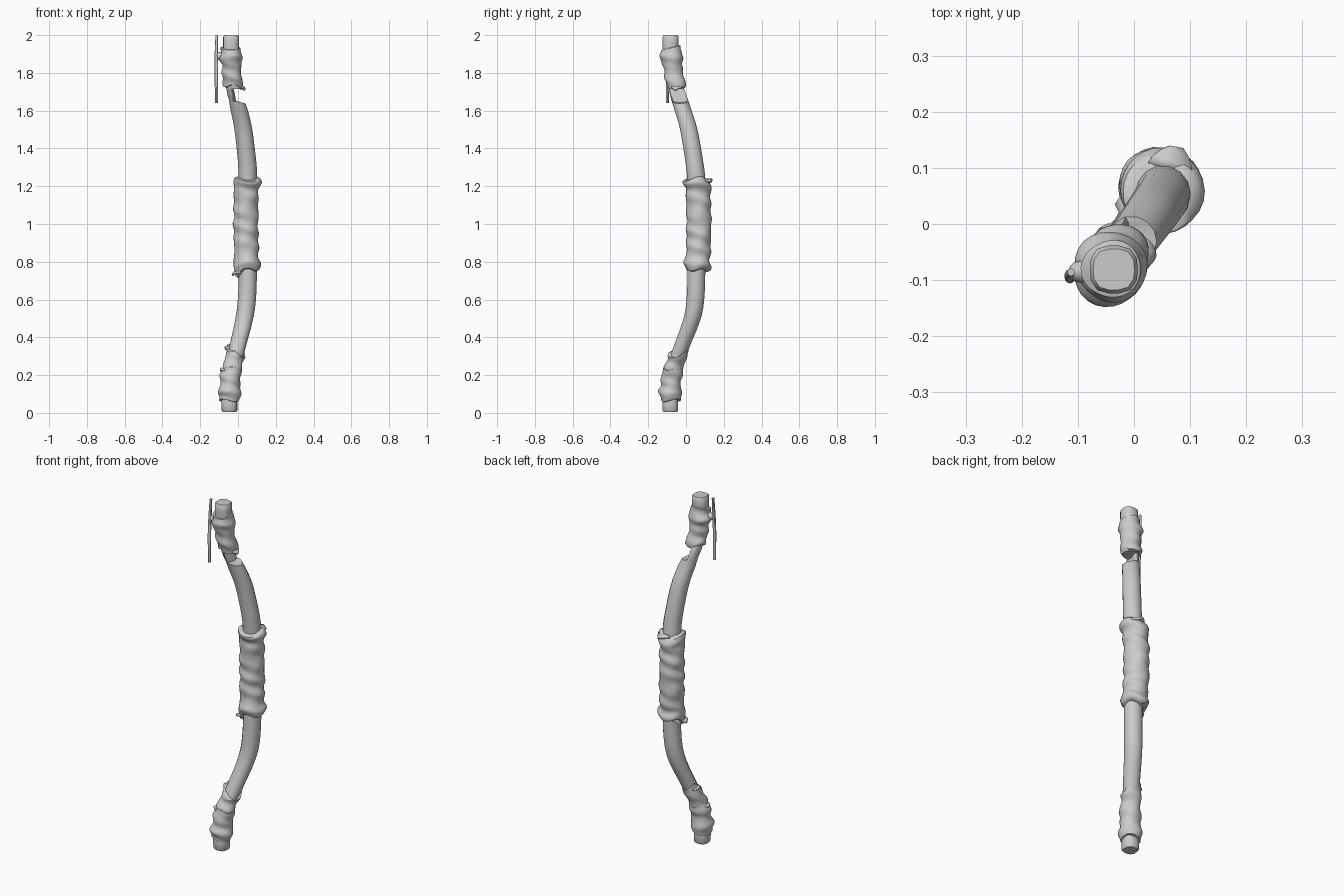
import bpy, bmesh, math
from mathutils import Vector

if "Cube" in bpy.data.objects:
    bpy.data.objects.remove(bpy.data.objects["Cube"])

grey = bpy.data.materials.new("pale grey")
grey.use_nodes = True
COLOUR = (0.6, 0.6, 0.6, 1)
grey.diffuse_color = COLOUR
grey.node_tree.nodes["Principled BSDF"].inputs["Base Color"].default_value = COLOUR

# Centre line of the bow stave: height, x, y, radius
SPINE = [(0, -.045, -.083, .044), (.1, -.045, -.083, .044), (.22, -.035, -.07, .043),
         (.35, -.002, -.023, .044), (.5, .033, .032, .047), (.6, .047, .05, .048),
         (.75, .052, .056, .048), (.9, .047, .064, .05), (1.1, .046, .064, .05),
         (1.27, .052, .052, .049), (1.4, .041, .033, .048), (1.52, .025, .01, .047),
         (1.64, -.002, -.028, .045), (1.75, -.025, -.06, .042),
         (1.87, -.036, -.08, .043), (2, -.036, -.081, .045)]


def spine(z):
    """Centre and radius at a height, with a smooth curve through the points."""
    n = len(SPINE)
    i = max([k for k in range(n - 1) if SPINE[k][0] <= z] or [0])
    p = [SPINE[min(max(k, 0), n - 1)] for k in range(i - 1, i + 3)]
    t = min(max((z - p[1][0]) / (p[2][0] - p[1][0]), 0), 1)
    return [b + .5 * t * (c - a + t * (2*a - 5*b + 4*c - d + t * (3*(b - c) + d - a)))
            for a, b, c, d in zip(*[q[1:] for q in p])]


def finish(name, bm, angle=45):
    bmesh.ops.recalc_face_normals(bm, faces=bm.faces)
    mesh = bpy.data.meshes.new(name)
    bm.to_mesh(mesh)
    bm.free()
    mesh.materials.append(grey)
    obj = bpy.data.objects.new(name, mesh)
    bpy.context.collection.objects.link(obj)
    bpy.ops.object.select_all(action='DESELECT')
    obj.select_set(True)
    bpy.context.view_layer.objects.active = obj
    bpy.ops.object.shade_smooth_by_angle(angle=math.radians(angle))
    return obj


def loft(name, rows, sides, point):
    """Capped tube; point(row, angle) gives each vertex."""
    bm = bmesh.new()
    rings = [[bm.verts.new(point(r, math.tau * k / sides)) for k in range(sides)]
             for r in rows]
    for a, b in zip(rings, rings[1:]):
        for k in range(sides):
            j = (k + 1) % sides
            bm.faces.new((a[k], a[j], b[j], b[k]))
    bm.faces.new(rings[0][::-1])
    bm.faces.new(rings[-1])
    return finish(name, bm)


def steps(a, b, n):
    return [a + (b - a) * k / n for k in range(n + 1)]


# Stave with slightly squared, worn tips and a bite broken out of its upper limb
def stave_point(z, a):
    x, y, r = spine(z)
    if z < .2 or z > 1.8:
        r *= 1 - .05 * math.cos(4 * a)
    if z < .01 or z > 1.995:
        r *= .86
    dx, dy = r * math.cos(a), r * math.sin(a)
    if 1.655 < z < 1.715:
        dx = min(dx, -.012 + .008 * math.sin(2 * a))
    tilt = .012 * math.cos(a) * (1.6 < z < 1.66)
    return x + dx, y + dy, z - tilt


loft("bow_stave", [.005] + steps(.015, 1.6, 44) + [1.65, 1.656, 1.68, 1.714, 1.716]
     + steps(1.74, 1.99, 8) + [2], 14, stave_point)


# Cloth bindings with spiral folds, rolled rims and torn edges
def binding(name, low, high, thick, rims, tear_low, tear_high, pitch, shift=(0, 0)):
    def point(t, a):
        z = low + (high - low) * t
        x, y, r = spine(z)
        fold = (math.sin(math.tau * z / pitch + a) + .5 * math.sin(3 * a - 40 * z)
                + .5 * math.sin(2 * a + 95 * z))
        r += thick + .0028 * fold
        for rim_z, size in rims:
            r += size * math.exp(-((z - rim_z + .008 * math.sin(a)) / .022) ** 2)
        if t in (0, 1):
            r -= thick * .8
        z += tear_low(a) * max(0, 1 - 4 * t) + tear_high(a) * max(0, 4 * t - 3)
        return x + shift[0] + r * math.cos(a), y + shift[1] + r * math.sin(a), z
    rows = [0] + steps(.012, .988, int((high - low) / .009)) + [1]
    return loft(name, rows, 26, point)


def peak(a, centre, width):
    d = (a - centre + math.pi) % math.tau - math.pi
    return math.exp(-(d / width) ** 2)


binding("grip_wrap", .755, 1.24, .015, [(.785, .01), (1.215, .01)],
        lambda a: -.035 * peak(a, 3.5, .5) + .008 * math.sin(3 * a),
        lambda a: .012 * math.sin(2 * a + 1), .085, (-.004, .003))
binding("upper_wrap", 1.73, 1.935, .008, [(1.88, .013), (1.755, .004)],
        lambda a: -.02 * peak(a, .2, .8) + .008 * math.sin(3 * a),
        lambda a: .012 * math.sin(a), .07, (-.002, .004))
binding("lower_wrap", .065, .235, .008, [(.11, .011), (.2, .006)],
        lambda a: .008 * math.sin(2 * a), lambda a: .012 * math.sin(3 * a), .07)
binding("lower_wrap_end", .21, .325, .005, [(.24, .004), (.3, .004)],
        lambda a: 0, lambda a: .03 * math.cos(a - 2.6) + .012 * math.sin(3 * a), .07)


# Torn scraps of cloth sticking out of the bindings
def scrap(name, z, angle, out, length, drop):
    x, y, r = spine(z)
    bm = bmesh.new()
    side = Vector((-math.sin(angle), math.cos(angle), 0))
    away = Vector((math.cos(angle), math.sin(angle), 0))
    base = Vector((x, y, z)) + away * (r - .005)
    rows = []
    for t in (0, .35, .7, 1):
        width = length * (1 - .7 * t * t) / 2
        mid = base + away * out * t + Vector((0, 0, drop * t * t))
        rows.append([bm.verts.new(mid + side * width * s + Vector((0, 0, .006 * s * t)))
                     for s in (-1, 0, 1)])
    for a, b in zip(rows, rows[1:]):
        for k in range(2):
            bm.faces.new((a[k], a[k + 1], b[k + 1], b[k]))
    obj = finish(name, bm)
    solid = obj.modifiers.new("thickness", 'SOLIDIFY')
    solid.thickness = .012
    solid.offset = 0


scrap("upper_scrap", 1.725, .1, .018, .055, -.012)
scrap("lower_scrap", .335, 3.0, .022, .05, .012)
scrap("lower_side_scrap", .225, 3.3, .022, .05, .006)
scrap("grip_scrap", .745, 3.5, .042, .06, -.01)
scrap("grip_back_scrap", 1.235, 1.3, .04, .08, -.008)


# Snapped bowstring and the knot that ties it to the tip
def tube(name, points, radii, sides=8):
    def point(i, a):
        x, y, z = points[i]
        return x + radii[i] * math.cos(a), y + radii[i] * math.sin(a), z
    return loft(name, range(len(points)), sides, point)


tube("bowstring", [(-.114, -.098, 1.64), (-.115, -.096, 1.8), (-.115, -.09, 1.9),
                   (-.112, -.086, 2)], [.008, .009, .009, .007])

bm = bmesh.new()
bmesh.ops.create_uvsphere(bm, u_segments=12, v_segments=8, radius=1)
for v in bm.verts:
    v.co = Vector((-.095 + v.co.x * .022, -.085 + v.co.y * .02, 1.89 + v.co.z * .022))
finish("string_knot", bm)
